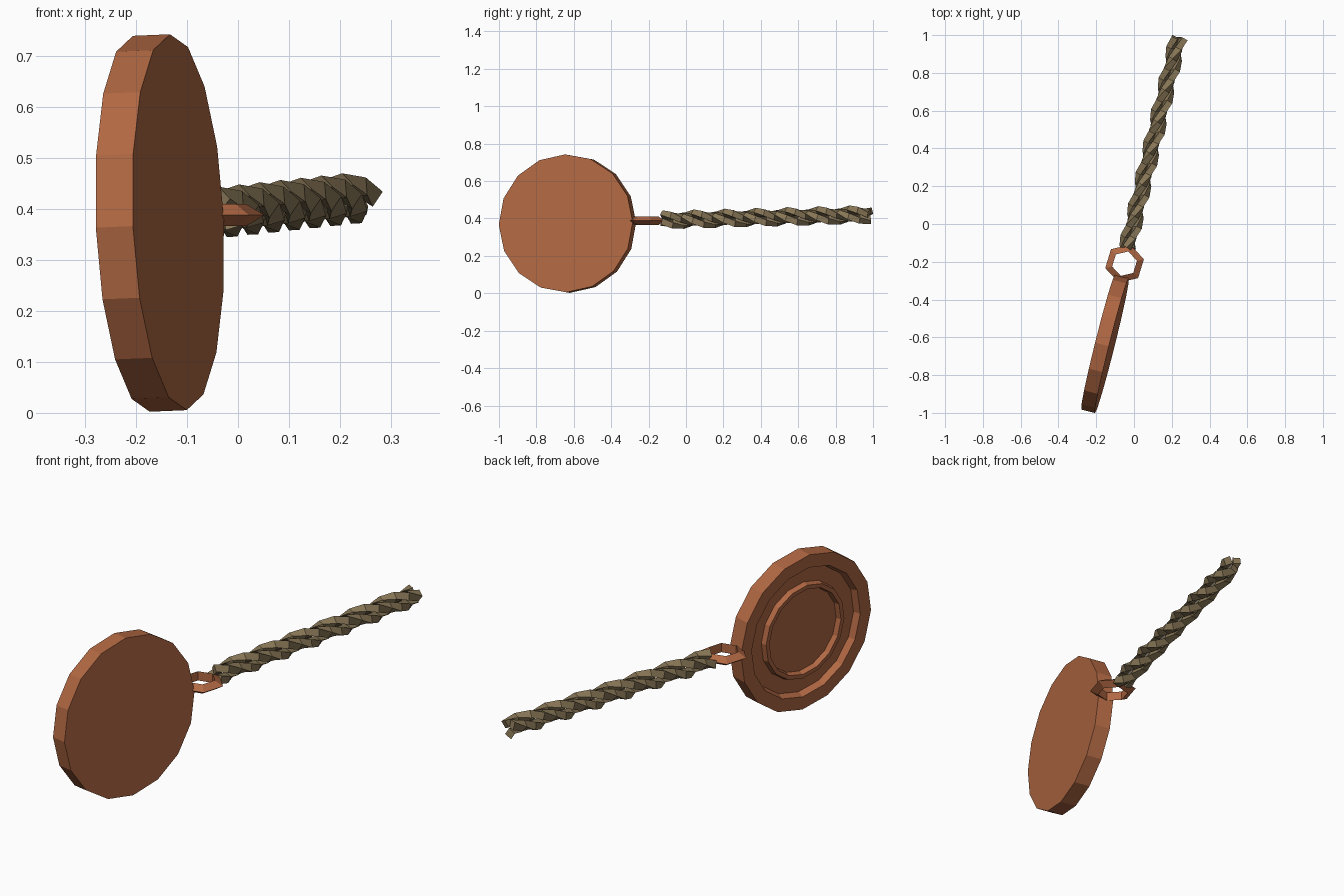
import bpy, bmesh
from math import sin, cos, pi, radians
from mathutils import Vector

cube = bpy.data.objects.get("Cube")
if cube:
    bpy.data.objects.remove(cube, do_unlink=True)


def make_material(name, rgb):
    mat = bpy.data.materials.new(name)
    mat.use_nodes = True
    mat.diffuse_color = (*rgb, 1)
    mat.node_tree.nodes["Principled BSDF"].inputs["Base Color"].default_value = (*rgb, 1)
    return mat


copper = make_material("copper", (0.44, 0.138, 0.056))
hemp = make_material("hemp", (0.25, 0.185, 0.095))


def loft(name, rings, mat, closed=False):
    """Skin a list of equal vertex rings; cap the ends or join them up."""
    bm = bmesh.new()
    loops = [[bm.verts.new(p) for p in ring] for ring in rings]
    pairs = list(zip(loops, loops[1:]))
    if closed:
        pairs.append((loops[-1], loops[0]))
    else:
        bm.faces.new(loops[0])
        bm.faces.new(loops[-1])
    for a, b in pairs:
        count = len(a)
        for i in range(count):
            j = (i + 1) % count
            bm.faces.new((a[i], a[j], b[j], b[i]))
    bmesh.ops.recalc_face_normals(bm, faces=bm.faces)
    mesh = bpy.data.meshes.new(name)
    bm.to_mesh(mesh)
    bm.free()
    mesh.materials.append(mat)
    obj = bpy.data.objects.new(name, mesh)
    bpy.context.collection.objects.link(obj)
    return obj


def circle(centre, u, v, radius, sides, phase=0.0):
    angles = [phase + 2 * pi * i / sides for i in range(sides)]
    return [centre + radius * (cos(a) * u + sin(a) * v) for a in angles]


# Disc: turned profile, flat on one face, stepped recess and lip on the other
normal = Vector((1, -0.25, 0.042)).normalized()
side = Vector((0.245, 0.97, 0))
side = (side - side.dot(normal) * normal).normalized()
up = normal.cross(side)
disc_centre = Vector((-0.117, -0.643, 0.374))
# (radius, depth behind the flat face)
profile = [(0.369, 0), (0.369, 0.075), (0.308, 0.075), (0.296, 0.045),
           (0.228, 0.045), (0.222, 0.07), (0.203, 0.07), (0.197, 0.045)]
loft("disc", [circle(disc_centre - d * normal, side, up, r, 16, radians(1.2))
              for r, d in profile], copper)

# Link: six-sided ring with a triangular section
link_centre = Vector((-0.05, -0.21, 0.388))
Z = Vector((0, 0, 1))
link_rings = []
for i in range(6):
    a = radians(13 + 60 * i)
    out = Vector((cos(a), sin(a), 0))
    link_rings.append(circle(link_centre + 0.08 * out, out, Z, 0.025, 3))
loft("link", link_rings, copper, closed=True)

# Rope: three strands twisted around a straight axis
start = Vector((-0.035, -0.125, 0.392))
end = Vector((0.235, 0.985, 0.421))
axis = (end - start).normalized()
across = axis.cross(Z).normalized()
lift = across.cross(axis)
PITCH, TWIST_RADIUS, STRAND_RADIUS, STEPS = 0.5, 0.027, 0.025, 20
for k in range(3):
    rings = []
    for i in range(STEPS + 1):
        point = start.lerp(end, i / STEPS)
        a = 2 * pi * ((point.y - 0.88) / PITCH + k / 3)
        radial = cos(a) * lift + sin(a) * across
        around = cos(a) * across - sin(a) * lift
        tangent = (axis + 2 * pi * TWIST_RADIUS / PITCH * around).normalized()
        rings.append(circle(point + TWIST_RADIUS * radial, radial,
                            tangent.cross(radial), STRAND_RADIUS, 4))
    loft(f"rope_strand_{k + 1}", rings, hemp)
